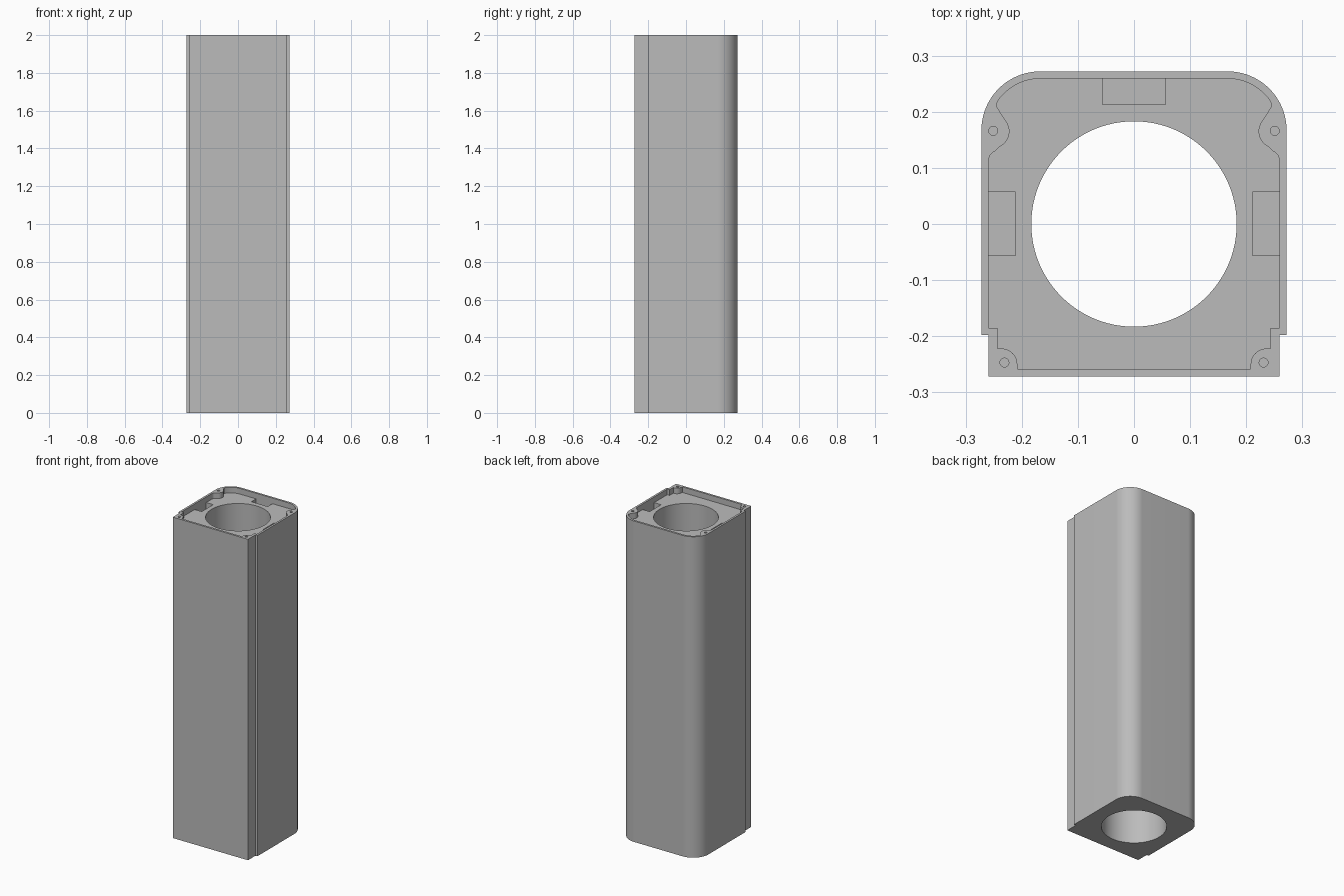
import bpy, bmesh
from math import sin, cos, radians

default = bpy.data.objects.get("Cube")
if default:
    bpy.data.objects.remove(default)

HEIGHT = 2.0
FLOOR = 1.965        # floor of the shallow top recess
POCKET = 1.90        # bottom of the three latch pockets
SCREW = 1.90         # bottom of the screw holes

grey = bpy.data.materials.new("plain grey")
grey.use_nodes = True
colour = (0.5, 0.5, 0.5, 1)
grey.diffuse_color = colour
grey.node_tree.nodes["Principled BSDF"].inputs["Base Color"].default_value = colour


def arc(cx, cy, r, start, end, steps=12):
    """Points along an arc, angles in degrees."""
    angles = [radians(start + (end - start) * i / steps) for i in range(steps + 1)]
    return [(cx + r * cos(a), cy + r * sin(a)) for a in angles]


def mirrored(half):
    """Close a right-hand half profile with its mirror image."""
    return half + [(-x, y) for x, y in reversed(half)]


def prism(name, outline, low, high):
    """Extrude a closed outline between two heights."""
    bm = bmesh.new()
    base = bm.faces.new([bm.verts.new((x, y, low)) for x, y in outline])
    top = bmesh.ops.extrude_face_region(bm, geom=[base])["geom"]
    moved = [v for v in top if isinstance(v, bmesh.types.BMVert)]
    bmesh.ops.translate(bm, verts=moved, vec=(0, 0, high - low))
    bmesh.ops.recalc_face_normals(bm, faces=bm.faces)
    mesh = bpy.data.meshes.new(name)
    bm.to_mesh(mesh)
    bm.free()
    mesh.materials.append(grey)
    obj = bpy.data.objects.new(name, mesh)
    bpy.context.collection.objects.link(obj)
    return obj


def circle(x, y, r, steps):
    return arc(x, y, r, 0, 360, steps)[:-1]


def rectangle(x1, x2, y1, y2):
    return [(x1, y1), (x2, y1), (x2, y2), (x1, y2)]


# Body: square front with stepped sides, rounded back corners
body = prism("column_body", mirrored(
    [(0.259, -0.272), (0.259, -0.198), (0.272, -0.198)]
    + arc(0.167, 0.167, 0.105, 0, 90, 24)), 0, HEIGHT)

# Top recess, winding around the front and back screw bosses
recess = mirrored(
    [(0.207, -0.259)]
    + arc(0.236, -0.250, 0.028, 180, 90)
    + [(0.243, -0.222), (0.243, -0.185), (0.259, -0.185)]
    + arc(0.241, 0.113, 0.018, 0, 70, 6)
    + arc(0.252, 0.165, 0.030, 245, 140, 16)
    + arc(0.236, 0.212, 0.009, -40, 30, 5)
    + arc(0.167, 0.167, 0.092, 35, 90, 16))

ABOVE = HEIGHT + 0.1
cutters = [
    prism("recess_cutter", recess, FLOOR, ABOVE),
    prism("bore_cutter", circle(0, 0, 0.183, 96), -0.1, ABOVE),
    prism("back_pocket_cutter", rectangle(-0.056, 0.056, 0.213, 0.2592), POCKET, ABOVE),
]
for side, name in ((1, "left"), (-1, "right")):
    x1, x2 = sorted((side * 0.211, side * 0.2592))
    cutters += [
        prism(name + "_pocket_cutter", rectangle(x1, x2, -0.056, 0.057), POCKET, ABOVE),
        prism(name + "_back_screw_cutter", circle(side * 0.251, 0.166, 0.008, 20), SCREW, ABOVE),
        prism(name + "_front_screw_cutter", circle(side * 0.231, -0.247, 0.008, 20), SCREW, ABOVE),
    ]

# Cut every opening out of the body
for cutter in cutters:
    cutter.hide_render = True
    cutter.hide_viewport = False
    cut = body.modifiers.new(cutter.name, "BOOLEAN")
    cut.operation = "DIFFERENCE"
    cut.solver = "EXACT"
    cut.object = cutter

# Bake the cuts and drop the cutters
bpy.context.view_layer.update()
result = bpy.data.meshes.new_from_object(
    body.evaluated_get(bpy.context.evaluated_depsgraph_get()))
body.modifiers.clear()
body.data = result
for cutter in cutters:
    bpy.data.objects.remove(cutter)

bpy.ops.object.select_all(action="DESELECT")
body.select_set(True)
bpy.context.view_layer.objects.active = body
bpy.ops.object.shade_smooth_by_angle(angle=radians(30))
